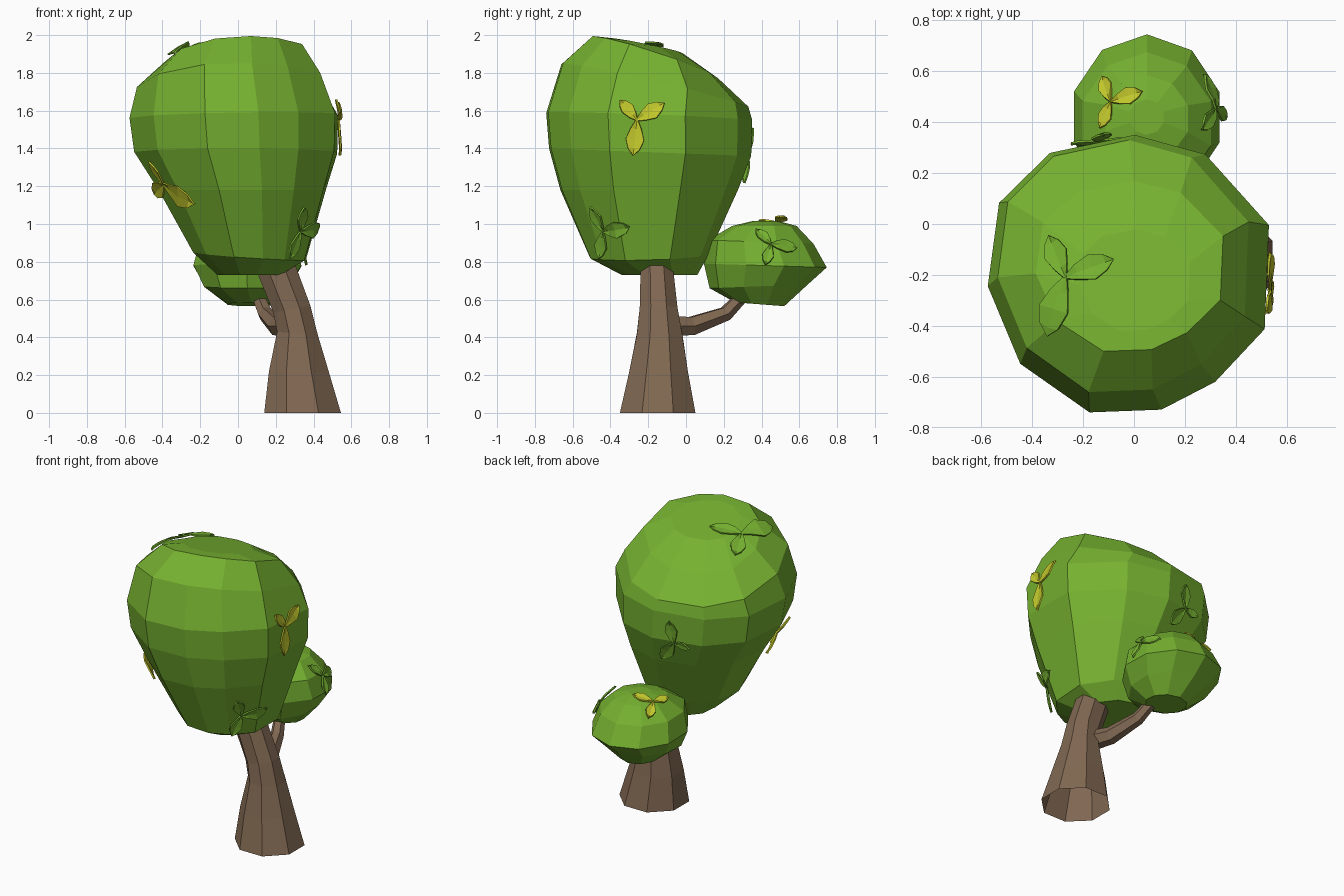
import bpy, math
from mathutils import Vector
from mathutils.bvhtree import BVHTree

if "Cube" in bpy.data.objects:
    bpy.data.objects.remove(bpy.data.objects["Cube"])


def material(name, rgb):
    m = bpy.data.materials.new(name)
    m.diffuse_color = (*rgb, 1)
    m.use_nodes = True
    m.node_tree.nodes["Principled BSDF"].inputs["Base Color"].default_value = m.diffuse_color
    return m


GREEN = material("leaf green", (0.18, 0.44, 0.03))
YELLOW = material("leaf yellow", (0.54, 0.58, 0.025))
BROWN = material("bark brown", (0.22, 0.14, 0.085))


def make(name, verts, faces, mat):
    me = bpy.data.meshes.new(name)
    me.from_pydata([tuple(v) for v in verts], [], faces)
    me.materials.append(mat)
    ob = bpy.data.objects.new(name, me)
    bpy.context.collection.objects.link(ob)
    return ob, BVHTree.FromPolygons([Vector(v) for v in verts], faces)


def skin(name, rings, mat, bottom=True, top=True):
    """Join rings of points (counter-clockwise, bottom to top) into one skin."""
    n = len(rings[0])
    verts = [p for r in rings for p in r]
    faces = [(a * n + i, a * n + (i + 1) % n, (a + 1) * n + (i + 1) % n, (a + 1) * n + i)
             for a in range(len(rings) - 1) for i in range(n)]
    if bottom:
        faces.append(tuple(reversed(range(n))))
    if top:
        faces.append(tuple(range(len(verts) - n, len(verts))))
    return make(name, verts, faces, mat)


def level_rings(outline, rows):
    """Rows: centre x, y, z, radius x, y, rise towards +x, drop towards +y."""
    return [[Vector((cx + u * rx, cy + v * ry, cz + u * tx - v * ty)) for u, v in outline]
            for cx, cy, cz, rx, ry, tx, ty in rows]


def circle(n, phase):
    return [(math.cos(phase + math.tau * i / n), math.sin(phase + math.tau * i / n))
            for i in range(n)]


# Big crown: irregular eleven-sided balloon with a top that slopes to the back
outline = [(1, .35), (.55, .86), (.05, 1), (-.55, .87), (-.91, .51), (-.99, -.09),
           (-.76, -.65), (-.27, -1), (.24, -.98), (.62, -.78), (.97, -.4)]
crown = skin("big_crown", level_rings(outline, [
    (.06, -.14, .73, .17, .20, 0, 0),
    (.06, -.195, .83, .30, .315, -.02, -.01),
    (.02, -.195, 1.18, .445, .47, 0, 0),
    (-.015, -.19, 1.38, .54, .535, 0, .02),
    (-.025, -.195, 1.57, .555, .545, .01, .02),
    (-.045, -.165, 1.735, .495, .495, .02, .115),
    (-.02, -.165, 1.88, .37, .335, .03, .11),
    (0, -.22, 1.945, .22, .20, .01, .04)]), GREEN)

# Small crown on the branch
small = skin("small_crown", level_rings(circle(10, .31), [
    (.07, .39, .575, .13, .13, 0, .01),
    (.05, .385, .67, .24, .26, 0, -.01),
    (.05, .42, .78, .30, .325, 0, .01),
    (.05, .395, .905, .265, .28, 0, .01),
    (.05, .415, .99, .17, .17, 0, 0),
    (.05, .42, 1.015, .07, .07, 0, 0)]), GREEN)

# Trunk: leaning, flared, open underneath
k = 1 / math.cos(math.pi / 8)
skin("trunk", level_rings(circle(8, math.pi / 8), [
    (.342, -.15, 0, .203 * k, .20 * k, 0, 0),
    (.322, -.145, .22, .158 * k, .155 * k, 0, 0),
    (.315, -.14, .42, .108 * k, .12 * k, -.01, 0),
    (.285, -.145, .55, .098 * k, .10 * k, .02, 0),
    (.20, -.155, .77, .098 * k, .085 * k, .03, 0),
    (.17, -.155, .85, .09 * k, .08 * k, .03, 0)]), BROWN, bottom=False)

# Branch to the small crown
path = [(.27, -.12, .46, .065), (.21, .03, .46, .055), (.145, .21, .525, .042), (.10, .31, .63, .034)]
pts = [Vector(p[:3]) for p in path]
rings = []
for i, p in enumerate(pts):
    d = (pts[min(i + 1, 3)] - pts[max(i - 1, 0)]).normalized()
    side = d.cross(Vector((0, 0, 1))).normalized()
    up = side.cross(d)
    rings.append([p + (side * u + up * v) * path[i][3] for u, v in reversed(circle(6, 0))])
for r in rings:
    r.reverse()
skin("branch", rings, BROWN)


# Leaf sprigs: three pointed leaves laid on the surface of a crown
def sprig(name, host, mat, centre, tips):
    tree = host[1]
    base, normal, _, _ = tree.find_nearest(Vector(centre))
    verts, faces = [], []
    for tip in tips:
        end = tree.find_nearest(Vector(tip))[0]
        run = end - base
        across = normal.cross(run).normalized()
        s = len(verts)
        steps = [(0, .04), (.25, .16), (.55, .26), (.82, .17), (1, .01)]
        for t, w in steps:
            for j in (-1, 0, 1):
                q = base + run * t + across * (j * w * run.length)
                q = tree.find_nearest(q)[0]
                lift = .012 + .018 * t - (.006 if j == 0 else 0)
                verts.append(q + normal * lift)
        for a in range(len(steps) - 1):
            for j in (0, 1):
                p = s + a * 3 + j
                faces.append((p, p + 3, p + 4, p + 1)[::-1])
    ob, _ = make(name, verts, faces, mat)
    mod = ob.modifiers.new("thickness", 'SOLIDIFY')
    mod.thickness = .009


sprig("top_sprig", crown, GREEN, (-.27, -.21, 1.93),
      [(-.34, -.04, 1.87), (-.07, -.14, 1.96), (-.34, -.46, 1.9)])
sprig("right_sprig", crown, YELLOW, (.54, -.26, 1.55),
      [(.52, -.35, 1.67), (.52, -.11, 1.65), (.55, -.28, 1.35)])
sprig("left_sprig", crown, YELLOW, (-.38, -.40, 1.22),
      [(-.42, -.42, 1.36), (-.22, -.57, 1.11), (-.42, -.22, 1.17)])
sprig("low_sprig", crown, GREEN, (.31, -.42, .97),
      [(.33, -.49, 1.10), (.42, -.28, .99), (.24, -.43, .83)])
sprig("back_sprig", crown, GREEN, (-.14, .34, 1.36),
      [(-.12, .36, 1.52), (-.25, .32, 1.34), (-.03, .30, 1.22)])
sprig("small_top_sprig", small, YELLOW, (-.09, .48, 1.0),
      [(-.15, .60, .95), (.04, .52, 1.02), (-.13, .37, .98)])
sprig("small_side_sprig", small, GREEN, (.31, .45, .89),
      [(.27, .37, 1.0), (.28, .61, .88), (.34, .42, .77)])
